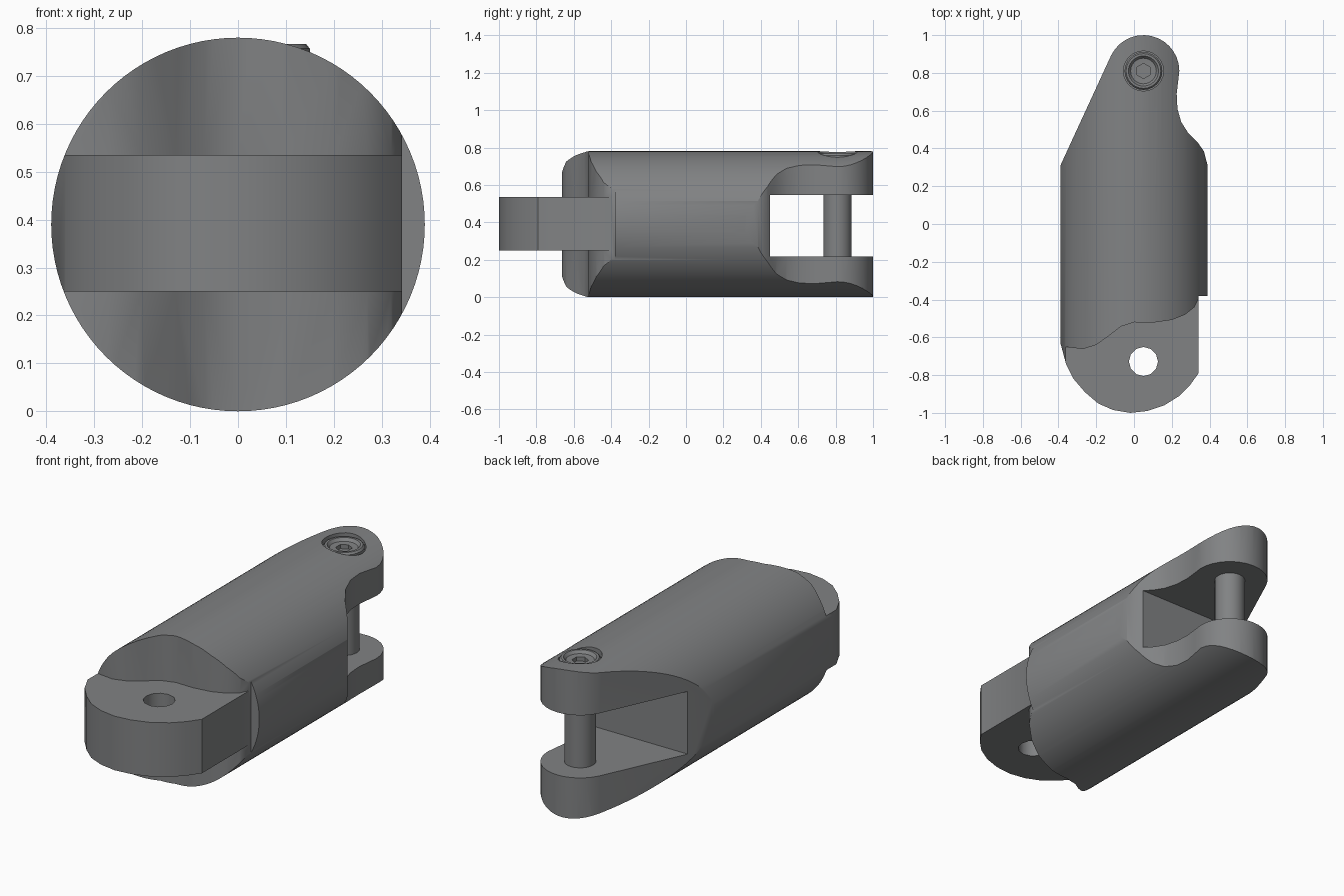
import bpy, bmesh, math
from mathutils import Matrix

if "Cube" in bpy.data.objects:
    bpy.data.objects.remove(bpy.data.objects["Cube"])

R, CZ = 0.39, 0.39          # body radius and axis height
PX, PY = 0.05, 0.81         # pin centre

steel = bpy.data.materials.new("grey_steel")
steel.diffuse_color = (0.22, 0.225, 0.23, 1)
steel.use_nodes = True
steel.node_tree.nodes["Principled BSDF"].inputs["Base Color"].default_value = steel.diffuse_color


def finish(name, bm, helper=False):
    bmesh.ops.recalc_face_normals(bm, faces=bm.faces)
    me = bpy.data.meshes.new(name)
    bm.to_mesh(me)
    bm.free()
    me.materials.append(steel)
    ob = bpy.data.objects.new(name, me)
    bpy.context.collection.objects.link(ob)
    ob.hide_render = helper
    return ob


def prism(name, pts, z0, z1):
    """Plan outline extruded upwards, used as a cutter."""
    bm = bmesh.new()
    f = bm.faces.new([bm.verts.new((x, y, z0)) for x, y in pts])
    r = bmesh.ops.extrude_face_region(bm, geom=[f])
    top = [v for v in r["geom"] if isinstance(v, bmesh.types.BMVert)]
    bmesh.ops.translate(bm, verts=top, vec=(0, 0, z1 - z0))
    return finish(name, bm, True)


def cylinder(name, r, depth, matrix, n, helper=False):
    bm = bmesh.new()
    bmesh.ops.create_cone(bm, cap_ends=True, segments=n, radius1=r, radius2=r,
                          depth=depth, matrix=matrix)
    return finish(name, bm, helper)


def lathe(name, prof, n):
    """Closed solid of revolution about the pin axis."""
    bm = bmesh.new()
    rings = [[bm.verts.new((PX + r * math.cos(2 * math.pi * i / n),
                            PY + r * math.sin(2 * math.pi * i / n), z))
              for i in range(n)] for r, z in prof]
    for a, b in zip(rings, rings[1:]):
        for i in range(n):
            j = (i + 1) % n
            bm.faces.new((a[i], a[j], b[j], b[i]))
    bm.faces.new(rings[0])
    bm.faces.new(rings[-1])
    return finish(name, bm)


def boolean(ob, cutter, op):
    m = ob.modifiers.new(op.lower(), 'BOOLEAN')
    m.operation, m.object, m.solver = op, cutter, 'EXACT'


def smooth(ob, angle):
    bpy.ops.object.select_all(action='DESELECT')
    bpy.context.view_layer.objects.active = ob
    ob.select_set(True)
    bpy.ops.object.convert(target='MESH')
    bpy.ops.object.shade_smooth_by_angle(angle=math.radians(angle))


# Round bar lying along y
body = cylinder("link_body", R, 2.2,
                Matrix.Translation((0, 0, CZ)) @ Matrix.Rotation(math.pi / 2, 4, 'X'), 96)

# Plan shape: rounded tongue, side step, waisted lug
lug = [(PX + 0.19 * math.cos(math.radians(a)), PY + 0.19 * math.sin(math.radians(a)))
       for a in range(0, 155, 11)]
outline = [(-0.41, -0.58), (-0.387, -0.64), (-0.36, -0.74), (-0.32, -0.82),
           (-0.26, -0.89), (-0.19, -0.95), (-0.11, -0.985), (-0.02, -1.0),
           (0.07, -0.99), (0.16, -0.96), (0.24, -0.91), (0.295, -0.855),
           (0.342, -0.79), (0.342, -0.38), (0.41, -0.38), (0.41, 0.25),
           (0.387, 0.32), (0.37, 0.385), (0.335, 0.435), (0.285, 0.485),
           (0.25, 0.54), (0.23, 0.61), (0.226, 0.69), (0.233, 0.75)]
outline += lug + [(-0.385, 0.32), (-0.41, 0.25)]
boolean(body, prism("plan_cutter", outline, -0.2, 1.0), 'INTERSECT')

# Wavy shoulders above and below the tongue
shoulder = [(-0.5, -0.64), (-0.35, -0.652), (-0.27, -0.662), (-0.2, -0.64),
            (-0.13, -0.59), (-0.07, -0.543), (0, -0.52), (0.1, -0.522),
            (0.2, -0.508), (0.27, -0.48), (0.32, -0.44), (0.348, -0.385),
            (0.5, -0.385), (0.5, -1.2), (-0.5, -1.2)]
boolean(body, prism("upper_shoulder_cutter", shoulder, 0.535, 1.0), 'DIFFERENCE')
boolean(body, prism("lower_shoulder_cutter", shoulder, -0.2, 0.25), 'DIFFERENCE')

# Fork slot at the back
slot = [(-0.6, 0.45), (0.6, 0.45), (0.6, 1.3), (-0.6, 1.3)]
boolean(body, prism("slot_cutter", slot, 0.217, 0.547), 'DIFFERENCE')

# Hole in the tongue and pocket for the pin head
boolean(body, cylinder("hole_cutter", 0.077, 0.6,
                       Matrix.Translation((0.05, -0.728, CZ)), 12, True), 'DIFFERENCE')
boolean(body, cylinder("pocket_cutter", 0.106, 0.2,
                       Matrix.Translation((PX, PY, 0.825)), 24, True), 'DIFFERENCE')
smooth(body, 32)

# Pin across the fork
pin = cylinder("pin", 0.076, 0.56, Matrix.Translation((PX, PY, 0.40)), 24)
smooth(pin, 35)

# Dished pin head with a six-sided socket
head = lathe("pin_head", [(0.1, 0.70), (0.1, 0.757), (0.092, 0.767), (0.08, 0.767),
                          (0.068, 0.752), (0.045, 0.75)], 24)
boolean(head, cylinder("socket_cutter", 0.04, 0.06,
                       Matrix.Translation((PX, PY, 0.758)), 6, True), 'DIFFERENCE')
smooth(head, 30)

# Remove the finished cutters
for ob in list(bpy.data.objects):
    if ob.name.endswith("_cutter"):
        bpy.data.objects.remove(ob, do_unlink=True)
